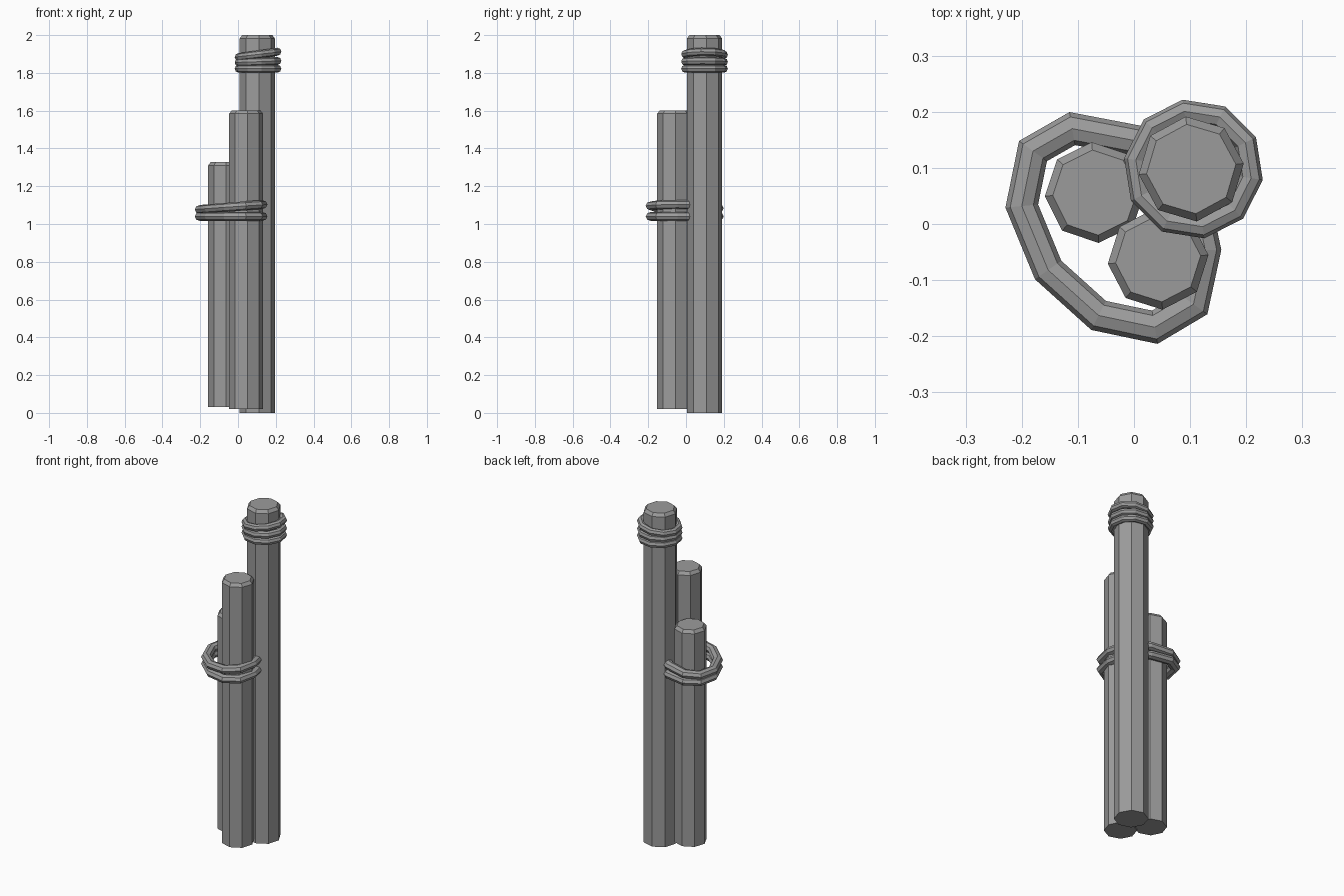
import bpy, bmesh
from math import cos, sin, pi, radians
from mathutils import Vector

cube = bpy.data.objects.get("Cube")
if cube:
    bpy.data.objects.remove(cube)

grey = bpy.data.materials.new("plain grey")
grey.use_nodes = True
tone = (0.33, 0.33, 0.33, 1)
grey.diffuse_color = tone
grey.node_tree.nodes["Principled BSDF"].inputs["Base Color"].default_value = tone


def circle(cx, cy, radius, sides, turn):
    return [(cx + radius * cos(radians(turn) + 2 * pi * i / sides),
             cy + radius * sin(radians(turn) + 2 * pi * i / sides)) for i in range(sides)]


def finish(name, bm):
    bmesh.ops.recalc_face_normals(bm, faces=bm.faces)
    mesh = bpy.data.meshes.new(name)
    bm.to_mesh(mesh)
    bm.free()
    mesh.materials.append(grey)
    bpy.context.collection.objects.link(bpy.data.objects.new(name, mesh))


def bridge(bm, a, b):
    for i in range(len(a)):
        j = (i + 1) % len(a)
        bm.faces.new((a[i], a[j], b[j], b[i]))


# Eight-sided post with a chamfered top
def post(name, cx, cy, radius, bottom, top, turn):
    bm = bmesh.new()
    rings = [[bm.verts.new((x, y, z)) for x, y in circle(cx, cy, r, 8, turn)]
             for r, z in ((radius, bottom), (radius, top - 0.018), (radius - 0.014, top))]
    bridge(bm, rings[0], rings[1])
    bridge(bm, rings[1], rings[2])
    bm.faces.new(rings[0])
    bm.faces.new(rings[2])
    finish(name, bm)


# Closed faceted rope loop; slope raises it towards +x
def rope(name, path, z, slope, width, height):
    bm = bmesh.new()
    pts = [Vector((x, y, z + slope * x)) for x, y in path]
    rings = []
    for i, p in enumerate(pts):
        d1 = (p - pts[i - 1]).normalized()
        d2 = (pts[(i + 1) % len(pts)] - p).normalized()
        t = (d1 + d2).normalized()
        out = Vector((t.y, -t.x, 0)).normalized() / max(0.5, t.dot(d1))
        rings.append([bm.verts.new(p + out * width * cos(k * pi / 4)
                                   + Vector((0, 0, height * sin(k * pi / 4))))
                      for k in range(8)])
    for i, ring in enumerate(rings):
        bridge(bm, ring, rings[(i + 1) % len(rings)])
    finish(name, bm)


post("tall_post", 0.102, 0.098, 0.094, 0, 2, 6)
post("front_post", 0.043, -0.063, 0.09, 0.02, 1.602, 5)
post("short_post", -0.069, 0.056, 0.09, 0.03, 1.327, 4)

# Three coils round the tall post
coil = circle(0.106, 0.098, 0.104, 10, 27)
for name, z, slope in (("lower", 1.822, 0), ("middle", 1.855, 0.04), ("upper", 1.883, 0.14)):
    rope(name + "_top_coil", coil, z, slope, 0.02, 0.021)

# Two wide loops round the bundle, passing through the tall post
loop = [(0.005, 0.148), (-0.11, 0.17), (-0.18, 0.13), (-0.2, 0.032), (-0.153, -0.082),
        (-0.063, -0.163), (0.037, -0.184), (0.106, -0.143), (0.127, -0.046), (0.1, 0.08)]
loop.reverse()
rope("lower_bundle_loop", loop, 1.04, 0, 0.028, 0.024)
rope("upper_bundle_loop", loop, 1.093, 0.08, 0.028, 0.024)
